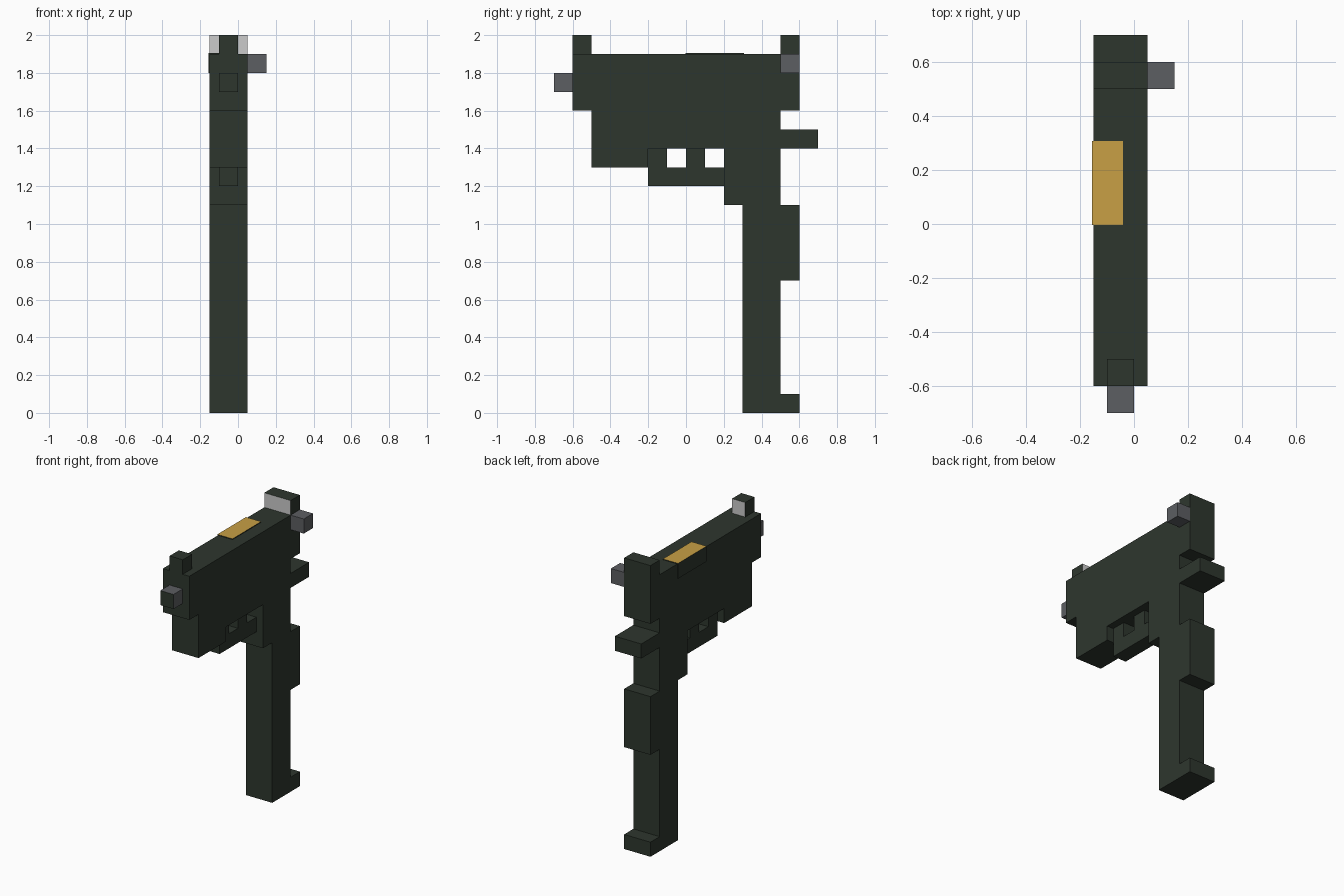
import bpy
import bmesh

if "Cube" in bpy.data.objects:
    bpy.data.objects.remove(bpy.data.objects["Cube"], do_unlink=True)


def material(name, rgb):
    mat = bpy.data.materials.new(name)
    mat.use_nodes = True
    color = (*rgb, 1.0)
    mat.diffuse_color = color
    mat.node_tree.nodes["Principled BSDF"].inputs["Base Color"].default_value = color
    return mat


dark_green = material("dark green", (0.027, 0.037, 0.027))
steel_grey = material("steel grey", (0.107, 0.112, 0.122))
pale_grey = material("pale grey", (0.597, 0.6, 0.597))
brass = material("brass", (0.578, 0.352, 0.06))


def slab(name, outline, x_min, x_max, base, accent=None, rule=None):
    """Extrude a side outline of (y, z) points across x; faces matching rule take the accent."""
    bm = bmesh.new()
    side = bm.faces.new([bm.verts.new((x_min, y, z)) for y, z in outline])
    grown = bmesh.ops.extrude_face_region(bm, geom=[side])["geom"]
    moved = [v for v in grown if isinstance(v, bmesh.types.BMVert)]
    bmesh.ops.translate(bm, verts=moved, vec=(x_max - x_min, 0, 0))
    bmesh.ops.recalc_face_normals(bm, faces=bm.faces)
    bm.normal_update()
    if rule:
        for face in bm.faces:
            face.material_index = int(rule(face))
    mesh = bpy.data.meshes.new(name)
    bm.to_mesh(mesh)
    bm.free()
    mesh.materials.append(base)
    if accent:
        mesh.materials.append(accent)
    obj = bpy.data.objects.new(name, mesh)
    bpy.context.collection.objects.link(obj)
    return obj


def block(name, x, y, z, base, accent=None, rule=None):
    outline = [(y[0], z[0]), (y[1], z[0]), (y[1], z[1]), (y[0], z[1])]
    return slab(name, outline, x[0], x[1], base, accent, rule)


WIDE = (-0.15, 0.05)
NARROW = (-0.1, 0.0)

# Frame, grip and rear sight share one stepped outline; the sight face is pale
frame_outline = [
    (-.6, 1.9), (-.6, 1.6), (-.5, 1.6), (-.5, 1.3), (-.2, 1.3), (-.2, 1.4),
    (.2, 1.4), (.2, 1.1), (.3, 1.1), (.3, 0), (.6, 0), (.6, .1), (.5, .1),
    (.5, .7), (.6, .7), (.6, 1.1), (.5, 1.1), (.5, 1.4), (.7, 1.4), (.7, 1.5),
    (.5, 1.5), (.5, 1.6), (.6, 1.6), (.6, 2), (.5, 2), (.5, 1.9),
]
slab("frame_and_grip", frame_outline, *WIDE, dark_green, pale_grey,
     lambda f: f.normal.y < -0.9 and f.calc_center_median().z > 1.91)

# Trigger guard and trigger
guard_outline = [(-.2, 1.4), (-.2, 1.2), (.2, 1.2), (.2, 1.3), (-.1, 1.3), (-.1, 1.4)]
slab("trigger_guard", guard_outline, *NARROW, dark_green)
block("trigger", NARROW, (0, .1), (1.3, 1.4), dark_green)

# Front sight with a pale rear face
block("front_sight", NARROW, (-.6, -.5), (1.9, 2), dark_green, pale_grey,
      lambda f: f.normal.y > 0.9)

# Barrel end with a dark bore face
block("muzzle", NARROW, (-.7, -.6), (1.7, 1.8), steel_grey, dark_green,
      lambda f: f.normal.y < -0.9)

# Side lever
block("side_lever", (.05, .15), (.5, .6), (1.8, 1.9), steel_grey)

# Ejection port with a brass top
block("ejection_port", (-.155, -.04), (-.003, .308), (1.8, 1.905), dark_green, brass,
      lambda f: f.normal.z > 0.9)
